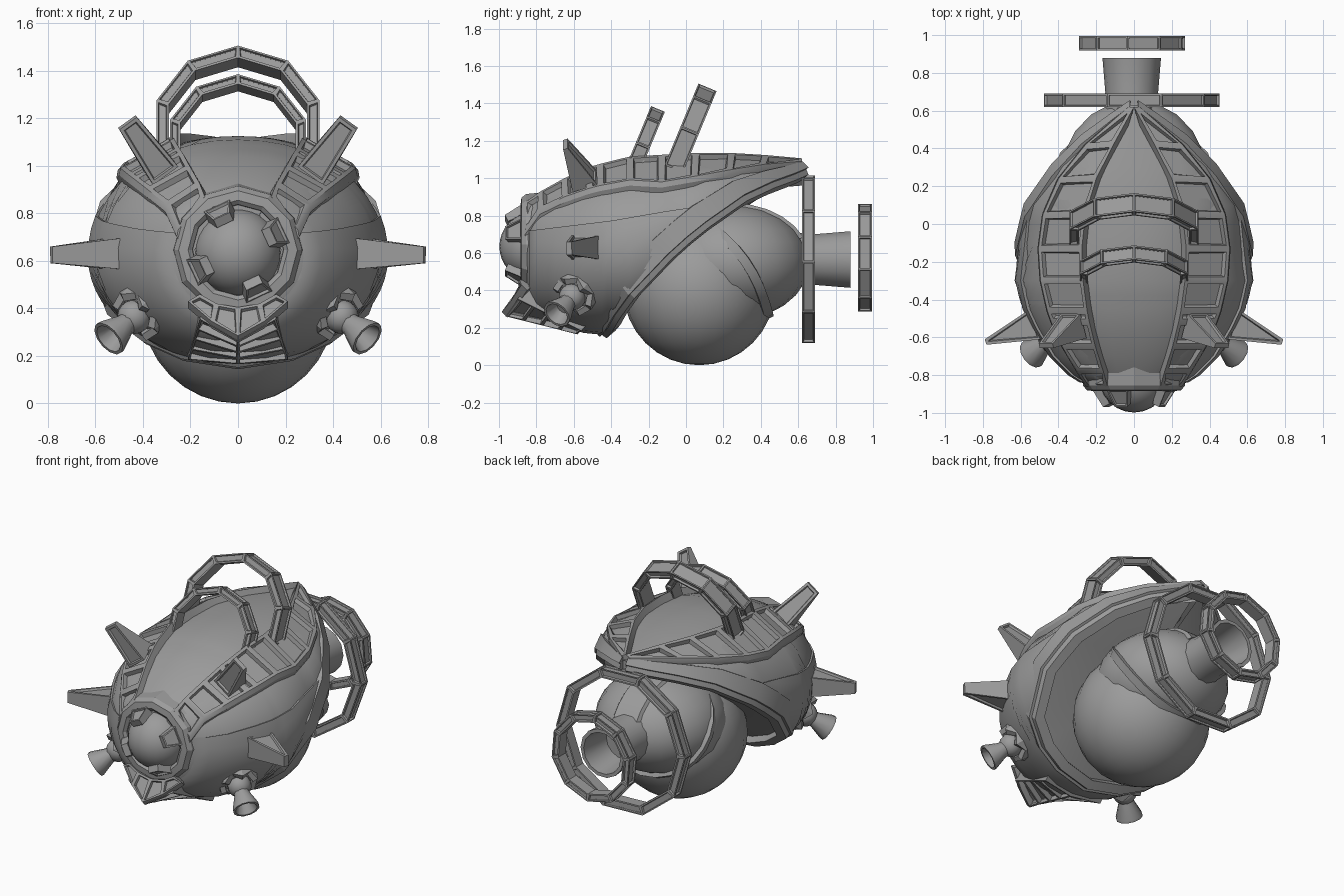
import bpy, bmesh, math
from mathutils import Vector as V

if "Cube" in bpy.data.objects:
    bpy.data.objects.remove(bpy.data.objects["Cube"])

GREY = bpy.data.materials.new("hull_grey")
GREY.diffuse_color = (0.33, 0.33, 0.33, 1)
GREY.use_nodes = True
GREY.node_tree.nodes["Principled BSDF"].inputs["Base Color"].default_value = GREY.diffuse_color


def finish(name, bm, angle=30):
    me = bpy.data.meshes.new(name)
    bm.to_mesh(me)
    bm.free()
    me.materials.append(GREY)
    me.shade_smooth()
    me.set_sharp_from_angle(angle=math.radians(angle))
    bpy.context.collection.objects.link(bpy.data.objects.new(name, me))


def tube(name, secs, closed=False, inset=(), t=0.02, d=0.02, angle=30):
    """Loft through equal-sized sections, then recess bordered panels on chosen sides."""
    bm = bmesh.new()
    rows = [[bm.verts.new(p) for p in s] for s in secs]
    n, m = len(secs[0]), len(secs)
    panels = []
    for i in range(m if closed else m - 1):
        a, b = rows[i], rows[(i + 1) % m]
        for k in range(n):
            f = bm.faces.new((a[k], a[(k + 1) % n], b[(k + 1) % n], b[k]))
            if k in inset:
                panels.append(f)
    if not closed:
        bm.faces.new(rows[0])
        bm.faces.new(rows[-1])
    bmesh.ops.recalc_face_normals(bm, faces=bm.faces)
    if panels:
        bmesh.ops.inset_individual(bm, faces=panels, thickness=t)
        bmesh.ops.inset_individual(bm, faces=panels, thickness=t * .35, depth=-d)
    finish(name, bm, angle)


def frame(axis, ref):
    a = V(axis).normalized()
    s = a.cross(V(ref)).normalized()
    return a, s, s.cross(a)


def lathe(name, origin, axis, profile, n=16, zig=0.0, angle=40):
    a, s, u = frame(axis, (0, 0, 1))
    secs = []
    for dist, r in profile:
        secs.append([V(origin) + a * (dist + (zig if k % 2 and dist > 0 else 0))
                     + (s * math.cos(k * math.tau / n) + u * math.sin(k * math.tau / n)) * r
                     for k in range(n)])
    tube(name, secs, angle=angle)


def spike(name, p, q, base, tip, ref, t=0.02):
    p, q = V(p), V(q)
    a, s, u = frame(q - p, ref)
    secs = [[c + s * (i * w / 2) + u * (j * h / 2) for i, j in ((-1, -1), (1, -1), (1, 1), (-1, 1))]
            for c, (w, h) in ((p, base), (q, tip))]
    tube(name, secs, inset=(0, 2), t=t, d=0.012)


def hoop(name, c, up, R, r, width, angles, closed):
    """Faceted hoop with recessed panels; width runs along the hoop's axis."""
    up = V(up).normalized()
    side = V((1, 0, 0))
    ax = side.cross(up)
    secs = []
    for a in angles:
        d = up * math.cos(math.radians(a)) + side * math.sin(math.radians(a))
        secs.append([V(c) + d * rr + ax * w for rr, w in
                     ((R, -width / 2), (R, width / 2), (r, width / 2), (r, -width / 2))])
    tube(name, secs, closed, inset=(0, 1, 3), t=0.012, d=0.012, angle=20)


def ball(name, c, r, u):
    bm = bmesh.new()
    bmesh.ops.create_uvsphere(bm, u_segments=u, v_segments=u * 2 // 3, radius=1)
    for v in bm.verts:
        v.co = V((v.co.x * r[0], v.co.y * r[1], v.co.z * r[2])) + V(c)
    finish(name, bm, 60)


def lerp(tab, y):
    if y <= tab[0][0]:
        return tab[0][1]
    for (a, p), (b, q) in zip(tab, tab[1:]):
        if y <= b:
            return p + (q - p) * (y - a) / (b - a)
    return tab[-1][1]


# Carapace outline along y: half width, crown height, lower edge
WIDE = [(-.85, .26), (-.8, .34), (-.7, .44), (-.55, .53), (-.45, .58), (-.3, .62), (-.1, .61),
        (.1, .56), (.3, .42), (.45, .27), (.56, .12), (.63, .02)]
TOP = [(-.85, .86), (-.8, .9), (-.7, .96), (-.55, 1.04), (-.45, 1.07), (-.3, 1.11), (-.1, 1.125),
       (.1, 1.125), (.3, 1.11), (.45, 1.09), (.63, 1.07)]
EDGE = [(-.85, .39), (-.8, .3), (-.7, .235), (-.55, .185), (-.45, .175), (-.42, .21), (-.38, .28),
        (-.3, .39), (-.1, .6), (0, .69), (.1, .77), (.3, .91), (.45, .98), (.56, 1.02), (.63, 1.05)]
YS = [p[0] for p in EDGE]


def section(y):
    e = lerp(EDGE, y)
    zc = max(.62, e)
    low = e if y <= -.45 else .175
    lo = -math.asin(max(0, min(1, (zc - e) / (zc - low)))) if e < .62 else 0
    return zc, low, lo


def hull(y, phi, off=0.0, s=1):
    zc, low, _ = section(y)
    c, si = max(0, math.cos(phi)), math.sin(phi)
    if phi > 0:
        c, z = c ** .95, (lerp(TOP, y) - zc + off) * si ** .95
    else:
        z = (zc - low + off) * si
    return V((s * (lerp(WIDE, y) + off) * c, y, zc + z))


def crown(y, x, p=2.4):
    """Height of the raised carapace at x."""
    zc = section(y)[0]
    k = min(1, abs(x) / lerp(WIDE, y))
    return zc + (lerp(TOP, y) - zc) * (1 - k ** p) ** (1 / p)


# Carapace dome with closed underside
bm = bmesh.new()
N = 14
rows = []
for y in YS:
    lo = section(y)[2]
    ph = [lo + (math.pi / 2 - lo) * j / N for j in range(N + 1)]
    pts = [hull(y, p, 0, -1) for p in ph] + [hull(y, p) for p in ph[-2::-1]]
    rows.append([bm.verts.new(p) for p in pts])
for a, b in zip(rows, rows[1:]):
    for k in range(2 * N):
        bm.faces.new((a[k], a[k + 1], b[k + 1], b[k]))
hub = bm.verts.new((0, .1, .7))
for a, b in zip(rows[4:], rows[5:]):
    for k in (0, -1):
        bm.faces.new((a[k], b[k], hub))
bm.faces.new(rows[0])
bmesh.ops.remove_doubles(bm, verts=bm.verts, dist=.0005)
bmesh.ops.recalc_face_normals(bm, faces=bm.faces)
finish("carapace", bm, 40)

# Broad stepped rim along the carapace edge
rim = [hull(y, section(y)[2], 0, -1) for y in YS[:3:-1]] + [hull(y, section(y)[2]) for y in YS[5:]]
up = V((0, -.63, .775))
secs = []
for p in rim:
    o = (p - V((0, .05, .6))).normalized()
    h = lerp([(-.45, .07), (-.3, .1), (.2, .1), (.63, .035)], p.y)
    secs.append([p + o * a + up * b for a, b in
                 ((-.06, -.04), (.0, -.04), (.008, -.01), (.025, -.01), (.02, h), (-.05, h + .02))])
tube("carapace_rim", secs)

for s in (-1, 1):
    # Lower side plate, slightly raised
    secs = []
    for y in (-.84, -.8, -.7, -.55, -.45, -.42, -.38, -.3, -.1, 0, .08):
        zc, low, lo = section(y)
        line = lerp([(-.84, .71), (-.4, .76), (.08, .84)], y)
        hi = math.asin(min(1, max(0, (line - zc) / (lerp(TOP, y) - zc))))
        ph = [lo + (hi - lo) * j / 8 for j in range(9)]
        secs.append([hull(y, p, .012, s) for p in ph] + [hull(y, p, -.02, s) for p in ph[::-1]])
    tube("side_plate", secs, angle=40)

    # Raised, overhanging window frame beside the canopy
    secs = []
    for y in (-.86, -.78, -.65, -.52, -.46, -.3, -.13, .05, .24, .42, .62):
        xi = lerp([(-.85, .14), (-.6, .22), (-.4, .26), (-.2, .28), (0, .27), (.2, .22), (.4, .12), (.62, .0)], y)
        xo = lerp([(-.85, .26), (-.6, .41), (-.4, .48), (-.2, .51), (0, .5), (.2, .43), (.4, .28), (.62, .03)], y)
        xo = min(xo, lerp(WIDE, y) * .97)
        zi, zo = crown(y, xi) + .035, max(crown(y, xo) + .03, crown(y, xi) - .13)
        secs.append([V((s * x, y, z)) for x, z in
                     ((max(0, xi - .05), crown(y, xi, 2) - .03), (xi, zi), (xo, zo),
                      (xo + .005, zo - .03), (max(0, xo - .04), zo - .13))])
    tube("window_frame", secs, inset=(1,), t=.027, d=.025)

    # Spikes
    spike("side_spike", (s * .52, -.53, .63), (s * .785, -.625, .625), (.17, .13), (.03, .07), (0, 0, 1))
    spike("top_spike", (s * .32, -.54, .98), (s * .465, -.645, 1.182), (.13, .14), (.09, .025), (0, 1, 0))

    # Manoeuvring thruster: toothed collar, ball joint, flared nozzle
    ax = V((s * .13, -.1, -.11)).normalized()
    base = V((s * .40, -.58, .395))
    lathe("thruster_collar", base, ax, [(-.08, .13), (.025, .118), (.03, .085), (-.08, .075)], 12, .035, 20)
    ball("thruster_joint", base + ax * .055, (.072,) * 3, 12)
    lathe("thruster_nozzle", base, ax,
          [(.08, .045), (.12, .048), (.205, .08), (.22, .08), (.22, .066), (.15, .04)], 12)

    # Chin frame and grille
    lip = [V((0, -.985, .285)), V((s * .11, -.935, .345)), V((s * .21, -.88, .43))]
    ring = [V((0, -.9, .405)), V((s * .09, -.895, .42)), V((s * .16, -.89, .46))]
    drop = V((0, .03, -.03))
    tube("chin_frame", [[r, l, l + drop, r + V((0, .08, -.03))] for r, l in zip(ring, lip)],
         inset=(0,), t=.016, d=.015)
    secs = []
    for k in range(5):
        f = k / 4
        c = V((0, -.965, .262)).lerp(V((0, -.58, .165)), f)
        e = V((s * .16, -.9, .355)).lerp(V((s * .21, -.56, .185)), f)
        secs.append([c, e, e + V((0, .06, .06)), c + V((0, .06, .06))])
    tube("chin_grille", secs, inset=(0,), t=.012, d=.03)

# Eye: twelve-sided socket, ball and four clamps
EYE = V((0, 0, .645))
lathe("eye_socket", EYE, (0, -1, 0),
      [(.76, .28), (.855, .27), (.88, .25), (.885, .21), (.87, .192), (.76, .185)], 12, angle=15)
ball("eye_ball", EYE + V((0, -.815, -.01)), (.183,) * 3, 24)
for a in (25, 115, 205, 295):
    d = V((math.cos(math.radians(a)), 0, math.sin(math.radians(a))))
    spike("eye_clamp", EYE + d * .185 + V((0, -.87, -.005)), EYE + d * .145 + V((0, -.96, -.005)),
          (.12, .06), (.075, .04), d, .012)

# Belly sphere, tail and top strip
ball("belly", (0, .07, .406), (.406, .406, .406), 24)
ball("tail", (0, .25, .55), (.39, .41, .31), 20)
strip = []
for k in range(7):
    a = math.radians(25 + k * 13)
    y, z = math.cos(a), math.sin(a)
    strip.append([V((x, .25 + .41 * y * g, .55 + .31 * z * g)) for x, g in
                  ((-.11, .9), (-.08, 1.02), (.08, 1.02), (.11, .9))])
tube("tail_strip", strip)

# Curved collar where the tail leaves the belly
n, d = V((0, .815, .58)), V((0, .58, -.815))
secs = []
for k in range(24):
    a = k * math.tau / 24
    c = V((0, .275, .535)) + n * (.07 * math.sin(a) ** 2)
    secs.append([c + d * (math.cos(a) * (.33 + w)) + V((math.sin(a) * (.4 + w), 0, 0)) + n * h
                 for w, h in ((-.005, -.05), (.005, 0), (-.05, .005), (-.07, -.05))])
tube("tail_collar", secs, True)

# Main nozzle
lathe("main_nozzle", (-.012, 0, .565), (0, 1, 0),
      [(.55, .15), (.7, .14), (.88, .155), (.88, .133), (.68, .11)], 14)

# Rear hoops and leaning top hoops
hoop("large_rear_hoop", (-.012, .655, .567), (0, 0, 1), .465, .405, .07, [20 + 36 * k for k in range(10)], True)
hoop("small_rear_hoop", (-.01, .957, .575), (0, 0, 1), .288, .238, .075, [-5 + 36 * k for k in range(10)], True)
LEAN = (0, .383, .923)
arc = [-108 + 36 * k for k in range(7)]
hoop("large_top_hoop", (0, -.023, 1.153), LEAN, .36, .305, .105, arc, False)
hoop("small_top_hoop", (0, -.265, 1.093), LEAN, .3, .255, .08, arc, False)
